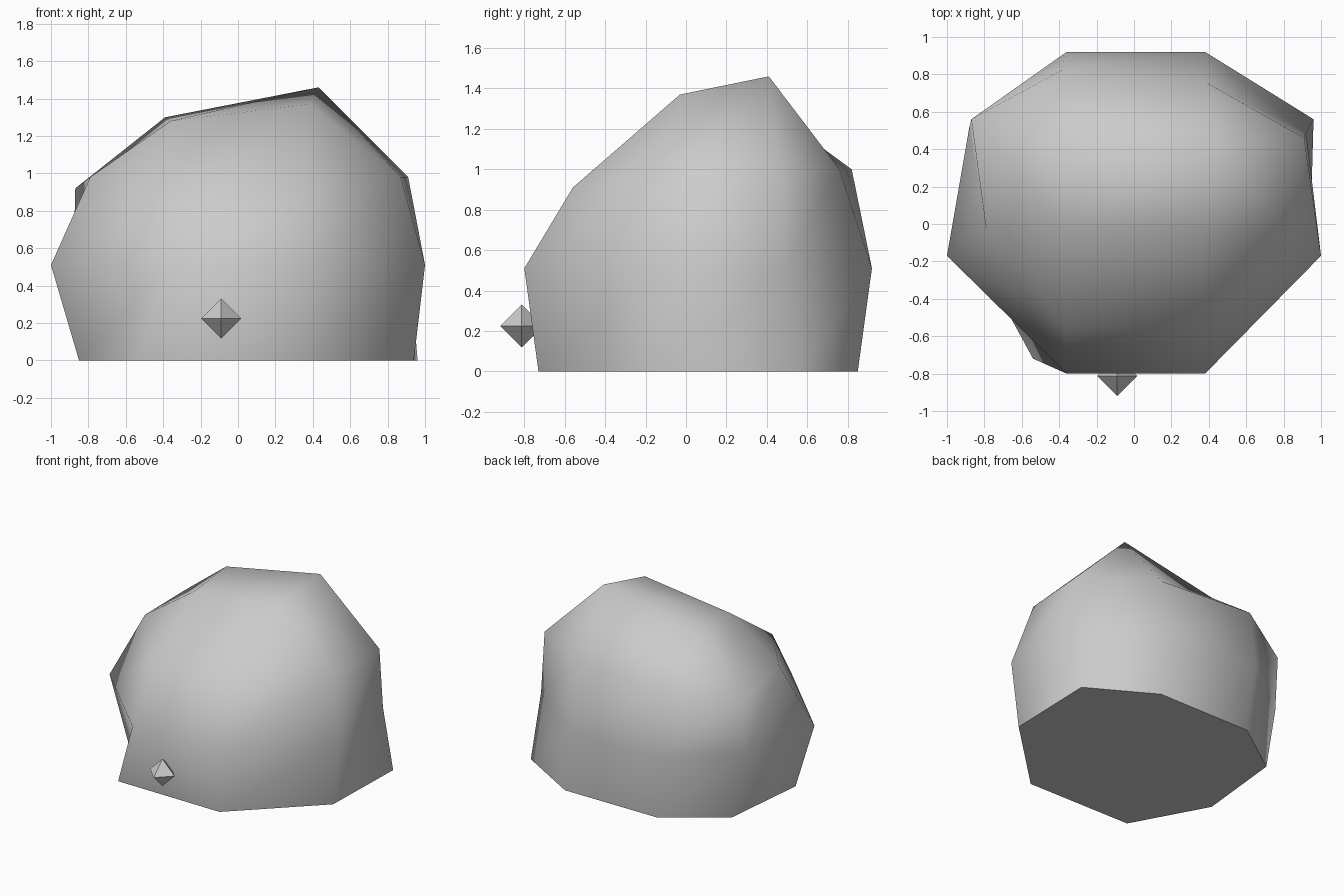
import bpy, bmesh
from mathutils import Matrix

if "Cube" in bpy.data.objects:
    bpy.data.objects.remove(bpy.data.objects["Cube"])

# Boulder cross-sections: eight points each, counter-clockwise from front left
base = [(-.54, -.72, 0), (.35, -.73, 0), (.94, -.16, 0), (.96, .56, 0),
        (.46, .85, 0), (-.34, .85, 0), (-.78, .54, 0), (-.85, -.15, 0)]
middle = [(-.36, -.80, .51), (.38, -.80, .51), (1, -.17, .51), (.92, .49, .51),
          (.38, .92, .51), (-.36, .92, .51), (-.88, .52, .51), (-1, -.17, .51)]
shoulder = [(-.36, -.56, .91), (.38, -.56, .91), (.87, -.08, .98), (.91, .46, .98),
            (.38, .76, 1.0), (-.39, .82, 1.0), (-.87, .56, .92), (-.79, -.03, .98)]
crown = [(-.36, -.03, 1.28), (.38, -.03, 1.37), (.43, .41, 1.46), (-.39, .41, 1.30)]


def finish(bm, name):
    bmesh.ops.recalc_face_normals(bm, faces=bm.faces[:])
    mesh = bpy.data.meshes.new(name)
    bm.to_mesh(mesh)
    bm.free()
    obj = bpy.data.objects.new(name, mesh)
    bpy.context.collection.objects.link(obj)
    return obj


# Boulder: bridged rings, flat underside, four-sided crown
bm = bmesh.new()
b, m, s, c = [[bm.verts.new(p) for p in ring] for ring in (base, middle, shoulder, crown)]
for lo, hi in ((b, m), (m, s)):
    for i in range(8):
        j = (i + 1) % 8
        bm.faces.new((lo[i], lo[j], hi[j], hi[i]))
for i in range(4):
    k, n = 2 * i, (i + 1) % 4
    bm.faces.new((s[k], s[k + 1], c[n], c[i]))
    bm.faces.new((s[k + 1], s[(k + 2) % 8], c[n]))
bm.faces.new(c)
bm.faces.new(b[::-1])
boulder = finish(bm, "boulder")
bpy.context.view_layer.objects.active = boulder
boulder.select_set(True)
bpy.ops.object.shade_smooth_by_angle(angle=1.25)

# Crystal: small octahedron set into the front face
bm = bmesh.new()
r = 0.107
px, nx, py, ny, top, bottom = [bm.verts.new(p) for p in (
    (r, 0, 0), (-r, 0, 0), (0, r, 0), (0, -r, 0), (0, 0, r), (0, 0, -r))]
belt = [px, py, nx, ny]
for i in range(4):
    for tip in (top, bottom):
        bm.faces.new((belt[i], belt[(i + 1) % 4], tip))
bm.transform(Matrix.Translation((-.09, -.813, .225)))
finish(bm, "crystal")
